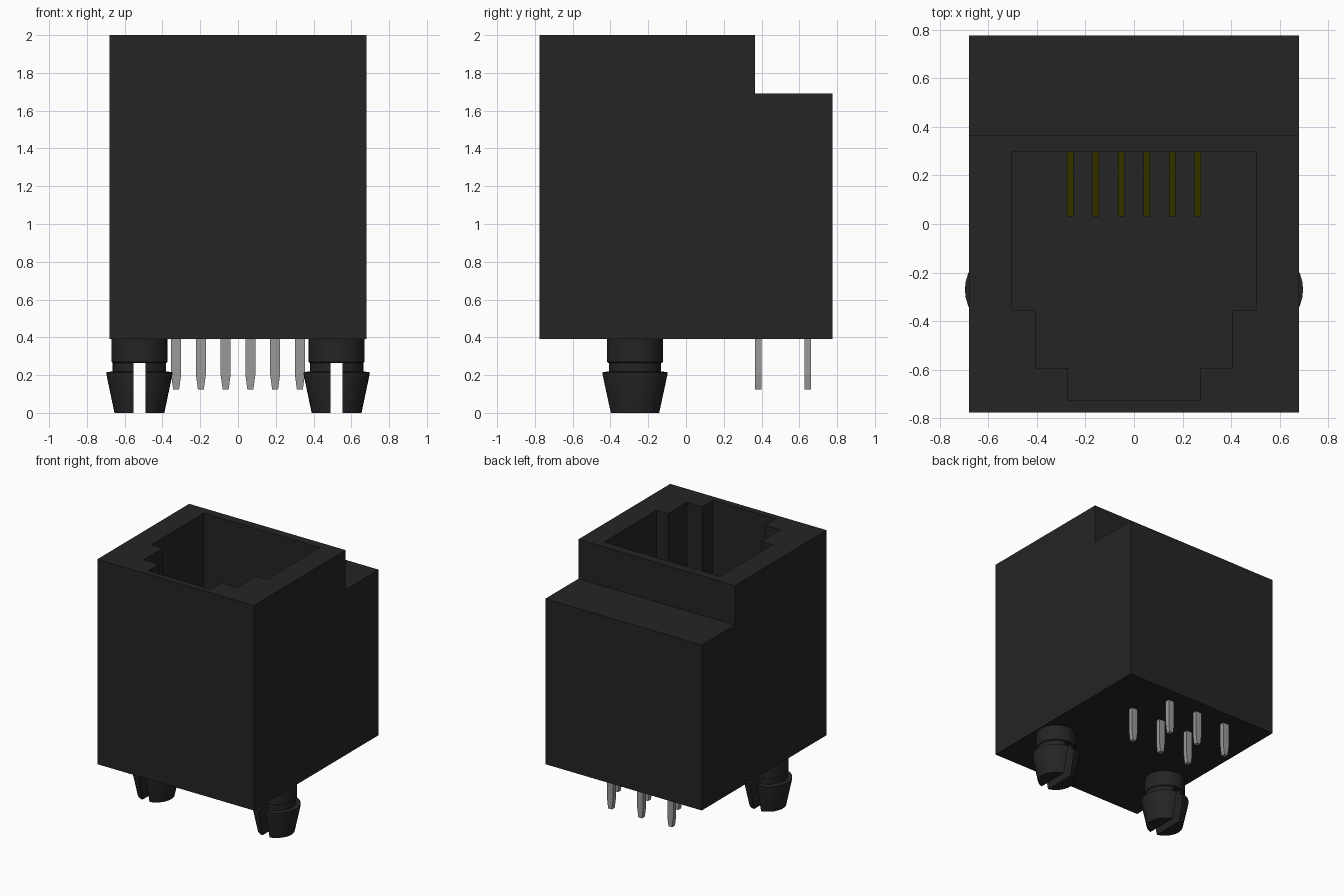
import bpy, bmesh, math
from mathutils import Vector

cube = bpy.data.objects.get("Cube")
if cube:
    bpy.data.objects.remove(cube, do_unlink=True)


def material(name, rgb):
    m = bpy.data.materials.new(name)
    m.diffuse_color = (*rgb, 1)
    m.use_nodes = True
    bsdf = m.node_tree.nodes["Principled BSDF"]
    bsdf.inputs["Base Color"].default_value = (*rgb, 1)
    return m


BLACK = material("black plastic", (0.018, 0.018, 0.018))
METAL = material("grey metal", (0.32, 0.32, 0.32))
GOLD = material("gold contact", (0.21, 0.21, 0.0))


def finish(name, bm, mat):
    bmesh.ops.recalc_face_normals(bm, faces=bm.faces)
    mesh = bpy.data.meshes.new(name)
    bm.to_mesh(mesh)
    bm.free()
    mesh.materials.append(mat)
    obj = bpy.data.objects.new(name, mesh)
    bpy.context.collection.objects.link(obj)
    return obj


def prism(name, points, depth, mat):
    """Extrude a closed 3D outline along the depth vector."""
    bm = bmesh.new()
    face = bm.faces.new([bm.verts.new(p) for p in points])
    new = bmesh.ops.extrude_face_region(bm, geom=[face])["geom"]
    bmesh.ops.translate(bm, vec=Vector(depth),
                        verts=[v for v in new if isinstance(v, bmesh.types.BMVert)])
    return finish(name, bm, mat)


def activate(obj):
    bpy.ops.object.select_all(action='DESELECT')
    obj.select_set(True)
    bpy.context.view_layer.objects.active = obj


def cut(obj, cutter):
    cutter.hide_render = True
    mod = obj.modifiers.new("cut", 'BOOLEAN')
    mod.operation = 'DIFFERENCE'
    mod.solver = 'EXACT'
    mod.object = cutter
    activate(obj)
    bpy.ops.object.modifier_apply(modifier=mod.name)
    bpy.data.objects.remove(cutter, do_unlink=True)


def lathe(name, profile, x, y, segments, mat):
    """Solid of revolution about a vertical axis, from (radius, z) pairs."""
    bm = bmesh.new()
    rings = []
    for r, z in profile:
        rings.append([bm.verts.new((x + r * math.cos(2 * math.pi * i / segments),
                                    y + r * math.sin(2 * math.pi * i / segments), z))
                      for i in range(segments)])
    for a, b in zip(rings, rings[1:]):
        for i in range(segments):
            j = (i + 1) % segments
            bm.faces.new((a[i], a[j], b[j], b[i]))
    bm.faces.new(rings[0])
    bm.faces.new(rings[-1])
    return finish(name, bm, mat)


# Housing with a step at the back of the top
W, BASE = 0.68, 0.39
side = [(-0.775, BASE), (0.775, BASE), (0.775, 1.69),
        (0.365, 1.69), (0.365, 2.0), (-0.775, 2.0)]
housing = prism("housing", [(-W, y, z) for y, z in side], (2 * W, 0, 0), BLACK)

# Stepped plug opening
half = [(0.505, 0.297), (0.505, -0.355), (0.405, -0.355),
        (0.405, -0.592), (0.272, -0.592), (0.272, -0.725)]
outline = half + [(-x, y) for x, y in reversed(half)]
cut(housing, prism("opening_cutter", [(x, y, 0.52) for x, y in outline],
                   (0, 0, 1.6), BLACK))

# Slanted spring contacts inside the opening
for i in range(6):
    x = (i - 2.5) * 0.105
    strip = [(0.297, 1.22), (0.297, 1.18), (0.03, 0.68), (0.03, 0.72)]
    prism(f"contact_{i + 1}", [(x - 0.0135, y, z) for y, z in strip],
          (0.027, 0, 0), GOLD)

# Solder pins in two staggered rows, tips tapered
for i in range(6):
    x = (i - 2.5) * 0.131
    y = 0.645 if i % 2 == 0 else 0.382
    shape = [(-0.026, 0.40), (-0.026, 0.20), (-0.016, 0.125),
             (0.016, 0.125), (0.026, 0.20), (0.026, 0.40)]
    prism(f"solder_pin_{i + 1}", [(x + dx, y - 0.018, z) for dx, z in shape],
          (0, 0.036, 0), METAL)

# Split snap-in pegs
for label, s in (("left", 1), ("right", -1)):
    x, y = s * 0.522, -0.27
    peg = lathe(f"{label}_peg",
                [(0.132, 0.0), (0.174, 0.2), (0.174, 0.215), (0.142, 0.22),
                 (0.142, 0.265), (0.149, 0.27), (0.149, 0.40)], x, y, 32, BLACK)
    slot = [(-0.031, -0.1), (0.031, -0.1), (0.031, 0.265), (-0.031, 0.265)]
    cut(peg, prism("slot_cutter", [(x + dx, y - 0.3, z) for dx, z in slot],
                   (0, 0.6, 0), BLACK))
    activate(peg)
    bpy.ops.object.shade_smooth_by_angle(angle=math.radians(20))
